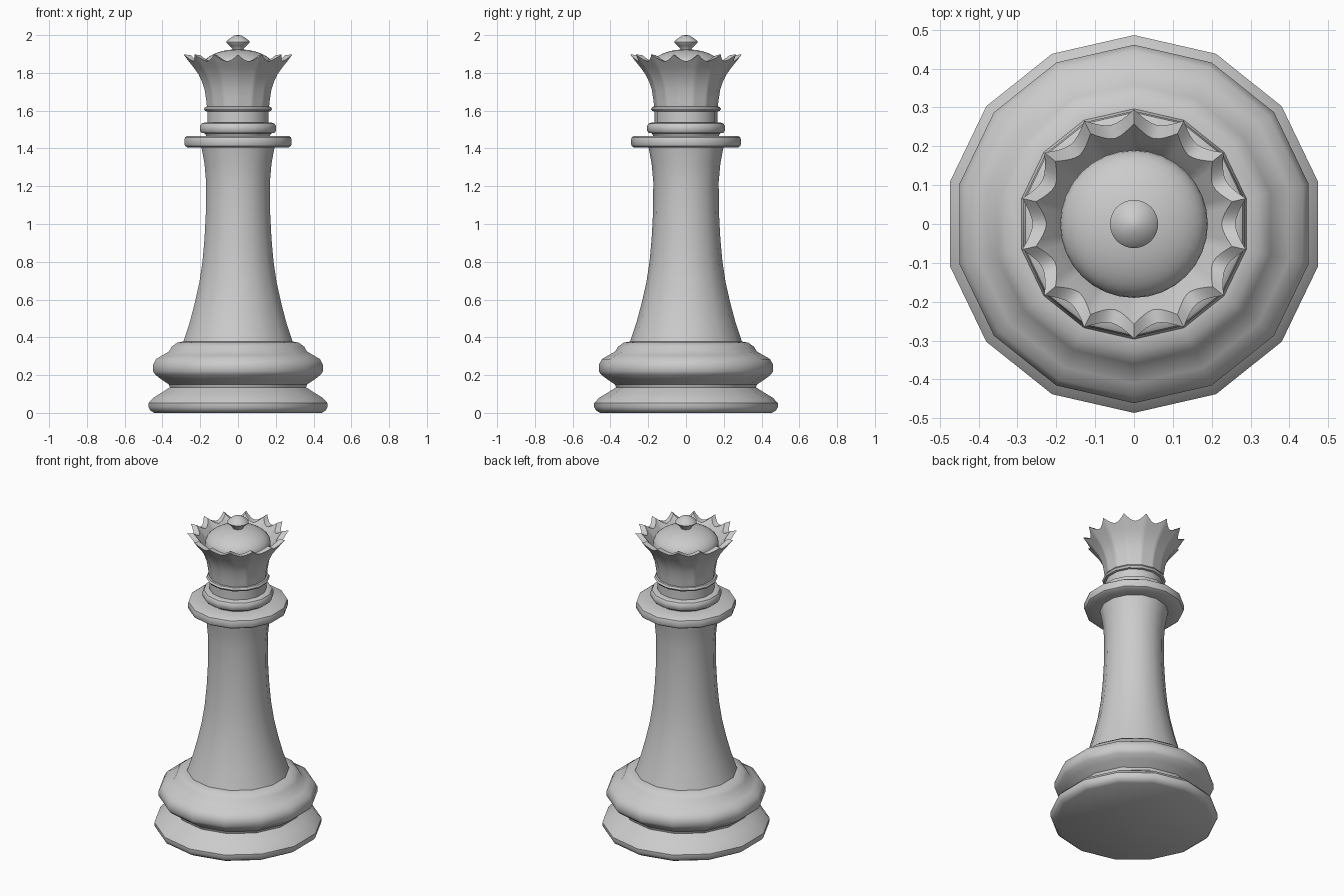
import bpy, math

if "Cube" in bpy.data.objects:
    bpy.data.objects.remove(bpy.data.objects["Cube"])

SIDES = 14          # the turned parts are 14-sided, a corner points to +y
STEP = 2 * math.pi / SIDES


def finish(name, verts, faces, angle=35):
    me = bpy.data.meshes.new(name)
    me.from_pydata(verts, [], faces)
    me.validate()
    ob = bpy.data.objects.new(name, me)
    bpy.context.collection.objects.link(ob)
    bpy.ops.object.select_all(action='DESELECT')
    ob.select_set(True)
    bpy.context.view_layer.objects.active = ob
    bpy.ops.object.mode_set(mode='EDIT')
    bpy.ops.mesh.select_all(action='SELECT')
    bpy.ops.mesh.normals_make_consistent(inside=False)
    bpy.ops.object.mode_set(mode='OBJECT')
    bpy.ops.object.shade_smooth_by_angle(angle=math.radians(angle))
    return ob


def skin(rows, n):
    """Quads between closed rings, with a cap at both ends."""
    faces = [(r * n + i, r * n + (i + 1) % n, (r + 1) * n + (i + 1) % n, (r + 1) * n + i)
             for r in range(rows - 1) for i in range(n)]
    faces.append(tuple(reversed(range(n))))
    faces.append(tuple(range((rows - 1) * n, rows * n)))
    return faces


def lathe(name, profile, n=SIDES):
    verts = [(r * math.cos(math.pi / 2 + 2 * math.pi * i / n),
              r * math.sin(math.pi / 2 + 2 * math.pi * i / n), z)
             for r, z in profile for i in range(n)]
    return finish(name, verts, skin(len(profile), n))


# Stepped base
lathe("base", [(.455, 0), (.475, .012), (.486, .03), (.486, .052), (.46, .08), (.41, .11),
               (.37, .135), (.375, .15), (.42, .18), (.45, .203), (.461, .22), (.461, .255),
               (.445, .285), (.41, .305), (.375, .325), (.36, .35), (.33, .372), (.295, .378)])

# Tapering stem
lathe("stem", [(.299, .37), (.262, .48), (.235, .58), (.21, .69), (.193, .80), (.182, .92),
               (.175, 1.05), (.173, 1.22), (.182, 1.32), (.2, 1.415)])

# Collars and neck
lathe("wide_collar", [(.20, 1.405), (.275, 1.405), (.287, 1.413), (.291, 1.425),
                      (.291, 1.447), (.287, 1.459), (.275, 1.467), (.16, 1.467)])
lathe("small_collar", [(.17, 1.46), (.18, 1.48), (.198, 1.482), (.207, 1.495), (.207, 1.518),
                       (.198, 1.532), (.18, 1.538), (.16, 1.538)])
lathe("neck", [(.166, 1.53), (.166, 1.63)])
lathe("neck_ring", [(.165, 1.595), (.178, 1.598), (.185, 1.609), (.178, 1.62), (.165, 1.623)])

# Flared crown with a scalloped rim, one point per corner
FLARE = [(.168, 1.615), (.173, 1.66), (.181, 1.71), (.194, 1.75), (.213, 1.79),
         (.238, 1.825), (.268, 1.862), (.295, 1.897)]


def flare_radius(z):
    for (r0, z0), (r1, z1) in zip(FLARE, FLARE[1:]):
        if z <= z1:
            return r0 + (r1 - r0) * (z - z0) / (z1 - z0)
    return FLARE[-1][0]


SUB = 8
N = SIDES * SUB


def crown_ring(z, inset=0, rim=False):
    ring = []
    for i in range(N):
        t = (i % SUB) / SUB
        zz = z - .035 * (1 - abs(2 * t - 1) ** 1.8) if rim else z
        flat = math.cos(STEP / 2) / math.cos((t - .5) * STEP)
        r = (flare_radius(zz) - inset) * flat
        a = math.pi / 2 + STEP * i / SUB
        ring.append((r * math.cos(a), r * math.sin(a), zz))
    return ring


rings = [crown_ring(z) for _, z in FLARE[:6]]
rings.append(crown_ring(1.845))
rings.append(crown_ring(1.897, 0, True))
rings.append(crown_ring(1.895, .035, True))
rings += [crown_ring(z, .035) for z in (1.84, 1.81, 1.78)]
finish("crown", [v for ring in rings for v in ring], skin(len(rings), N))

# Dome inside the crown, and its finial
dome = [(.19, 1.78)] + [(.19 * math.cos(a), 1.83 + .095 * math.sin(a))
                        for a in [k * math.pi / 2 / 10 for k in range(10)]] + [(.005, 1.925)]
lathe("dome", dome, 32)
lathe("finial", [(.025, 1.91), (.03, 1.928), (.045, 1.945), (.059, 1.957), (.062, 1.964),
                 (.056, 1.973), (.038, 1.986), (.02, 1.997), (.004, 2.0)], 32)
